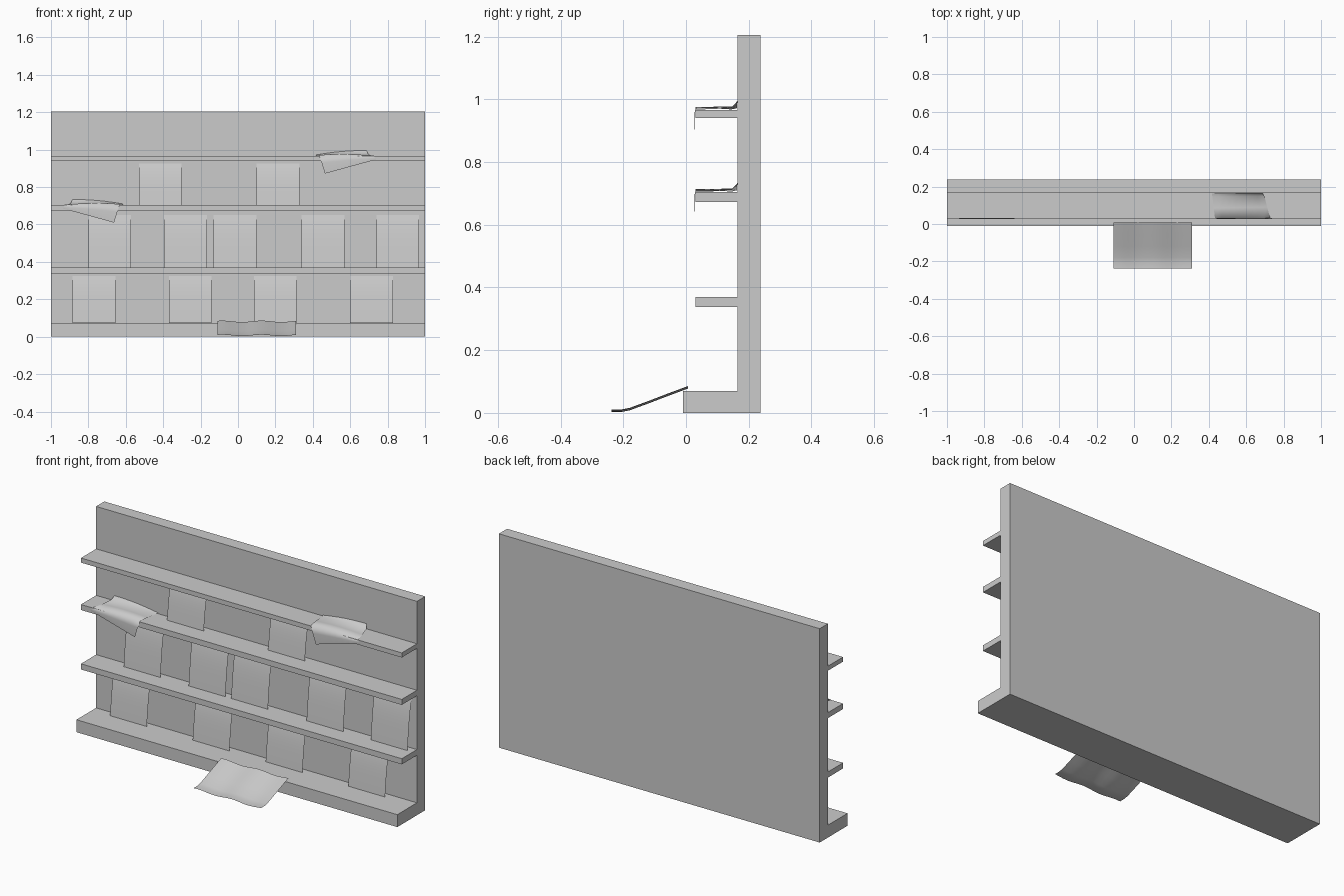
import bpy, math

if "Cube" in bpy.data.objects:
    bpy.data.objects.remove(bpy.data.objects["Cube"])

def make_mesh(name, verts, faces):
    me = bpy.data.meshes.new(name)
    me.from_pydata(verts, [], faces)
    me.update()
    ob = bpy.data.objects.new(name, me)
    bpy.context.collection.objects.link(ob)
    return ob

def extrude_x(name, profile):
    """Extrude a (y, z) outline across the full width."""
    n = len(profile)
    verts = [(x, y, z) for x in (-1, 1) for y, z in profile]
    faces = [tuple(reversed(range(n))), tuple(range(n, 2 * n))]
    faces += [(i, (i + 1) % n, n + (i + 1) % n, n + i) for i in range(n)]
    return make_mesh(name, verts, faces)

def sheet(name, func, nu, nv, flip=False):
    """Thin smooth paper sheet from a function of u, v in 0..1."""
    verts = [func(i / nu, j / nv) for j in range(nv + 1) for i in range(nu + 1)]
    faces = []
    for j in range(nv):
        for i in range(nu):
            a = j * (nu + 1) + i
            f = (a, a + 1, a + nu + 2, a + nu + 1)
            faces.append(f[::-1] if flip else f)
    ob = make_mesh(name, verts, faces)
    for p in ob.data.polygons:
        p.use_smooth = True
    return ob

# Back panel with base ledge
extrude_x("back_panel_and_base", [(-0.01, 0), (0.238, 0), (0.238, 1.205),
                                  (0.165, 1.205), (0.165, 0.07), (-0.01, 0.07)])

# Shelves
for k, (z0, z1) in enumerate([(0.338, 0.37), (0.673, 0.704), (0.94, 0.966)]):
    extrude_x(f"shelf_{k + 1}", [(0.03, z0), (0.166, z0), (0.166, z1), (0.03, z1)])

# Leaflets leaning against the panel, curling back at the top
rows = [(0.072, 0.325, [-0.885, -0.37, 0.085, 0.60]),
        (0.371, 0.65, [-0.80, -0.395, -0.13, 0.34, 0.74]),
        (0.705, 0.925, [-0.53, 0.10])]
for r, (z0, z1, xs) in enumerate(rows):
    for k, x in enumerate(xs):
        sheet(f"leaflet_{r + 1}_{k + 1}",
              lambda u, v: (x + 0.229 * u,
                            0.125 + 0.025 * v + 0.013 * v ** 4,
                            z0 + (z1 - z0) * v), 2, 8)

# Slipping leaflets draped over shelf edges: (left point, right point) per row
drape = [((0.465, 0.029, 0.872), (0.738, 0.029, 0.947)),
         ((0.447, 0.027, 0.930), (0.735, 0.027, 0.957)),
         ((0.433, 0.030, 0.971), (0.728, 0.032, 0.968)),
         ((0.426, 0.085, 0.972), (0.712, 0.090, 0.969)),
         ((0.419, 0.145, 0.968), (0.697, 0.150, 0.975)),
         ((0.416, 0.163, 0.972), (0.687, 0.164, 0.996))]

def draped(name, mirrored):
    def point(u, v):
        a, b = drape[round(v * 5)]
        x, y, z = (p + (q - p) * u for p, q in zip(a, b))
        if v > 0.3:
            z += 0.006 * math.sin(math.pi * u)
        return (-x - 0.198, y, z - 0.262) if mirrored else (x, y, z)
    sheet(name, point, 8, 5, flip=mirrored)

draped("draped_leaflet_right", False)
draped("draped_leaflet_left", True)

# Fallen leaflet resting on the base, gently rippled
fallen = [(-0.238, 0.007), (-0.205, 0.007), (-0.18, 0.012),
          (-0.12, 0.034), (-0.06, 0.057), (0.007, 0.082)]

def fallen_point(u, v):
    y, z = fallen[round(v * 5)]
    return (-0.11 + 0.42 * u, y, z + 0.004 * math.sin(4 * math.pi * u + 0.8))

sheet("fallen_leaflet", fallen_point, 16, 5)
